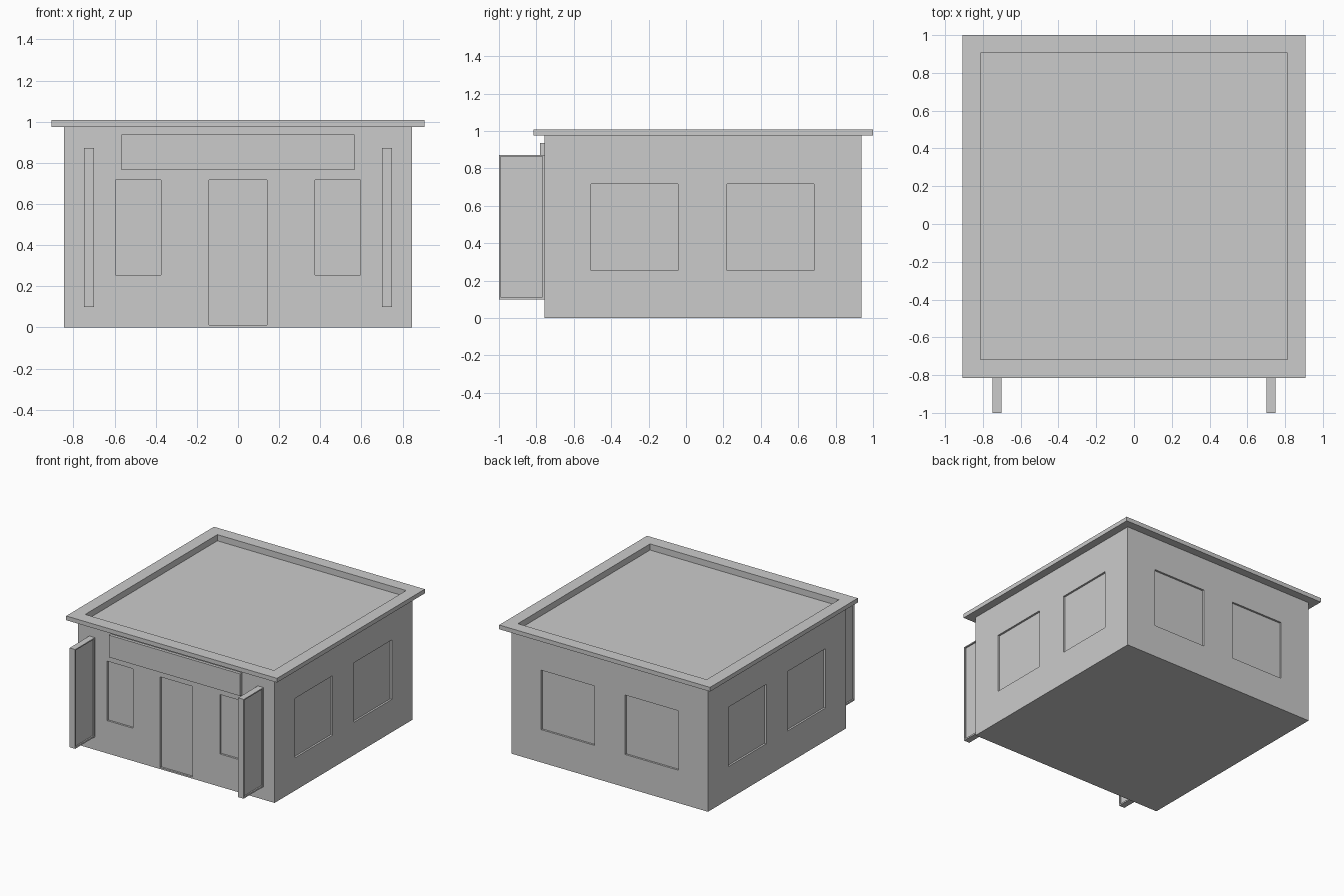
import bpy, bmesh
from mathutils import Vector

if "Cube" in bpy.data.objects:
    bpy.data.objects.remove(bpy.data.objects["Cube"])


def boxes(name, spans):
    """One object made of boxes given as (x0, x1, y0, y1, z0, z1)."""
    bm = bmesh.new()
    for x0, x1, y0, y1, z0, z1 in spans:
        cube = bmesh.ops.create_cube(bm, size=1)
        for v in cube["verts"]:
            v.co = Vector(((x0 + x1) / 2 + v.co.x * (x1 - x0),
                           (y0 + y1) / 2 + v.co.y * (y1 - y0),
                           (z0 + z1) / 2 + v.co.z * (z1 - z0)))
    mesh = bpy.data.meshes.new(name)
    bm.to_mesh(mesh)
    bm.free()
    obj = bpy.data.objects.new(name, mesh)
    bpy.context.collection.objects.link(obj)
    return obj


def cut(obj, spans):
    """Subtract boxes from an object."""
    cutter = boxes(obj.name + "_cutter", spans)
    cutter.hide_render = True
    cutter.hide_set(True)
    mod = obj.modifiers.new("recesses", "BOOLEAN")
    mod.operation, mod.solver, mod.object = "DIFFERENCE", "EXACT", cutter


W, FRONT, BACK = 0.845, -0.757, 0.937      # wall faces
EAVE, TOP = 0.975, 1.008                   # roof slab heights
D, OUT = 0.015, 0.1                        # recess depth, cutter overshoot
SILL, HEAD = 0.255, 0.717                  # window heights
roof_well = (-0.812, 0.812, -0.718, 0.906, 0.96, TOP + OUT)

# Walls with recessed door, windows and roof deck
walls = boxes("walls", [(-W, W, FRONT, BACK, 0, EAVE)])
openings = [roof_well, (-0.14, 0.14, FRONT - OUT, FRONT + D, 0.012, HEAD)]
for s in (-1, 1):
    def across(a, b):
        return tuple(sorted((s * a, s * b)))
    openings.append((*across(0.375, 0.595), FRONT - OUT, FRONT + D, SILL, HEAD))
    openings.append((*across(0.133, 0.59), BACK - D, BACK + OUT, SILL, HEAD))
    for y0, y1 in ((-0.507, -0.043), (0.22, 0.684)):
        openings.append((*across(W - D, W + OUT), y0, y1, SILL, HEAD))
cut(walls, openings)

# Overhanging roof rim
roof = boxes("roof_rim", [(-0.907, 0.907, -0.816, 1.0, EAVE, TOP)])
cut(roof, [roof_well[:4] + (EAVE - OUT, TOP + OUT)])

# Fascia board above the door
boxes("front_board", [(-0.565, 0.565, -0.78, FRONT, 0.765, 0.937)])

# Side fins with recessed panels on both faces
for side, s in (("left", -1), ("right", 1)):
    x = s * 0.725
    fin = boxes(side + "_fin", [(x - 0.024, x + 0.024, -1.0, FRONT, 0.1, 0.872)])
    panel = (-0.992, -0.768, 0.112, 0.863)
    cut(fin, [(x + 0.014, x + OUT, *panel), (x - OUT, x - 0.014, *panel)])
